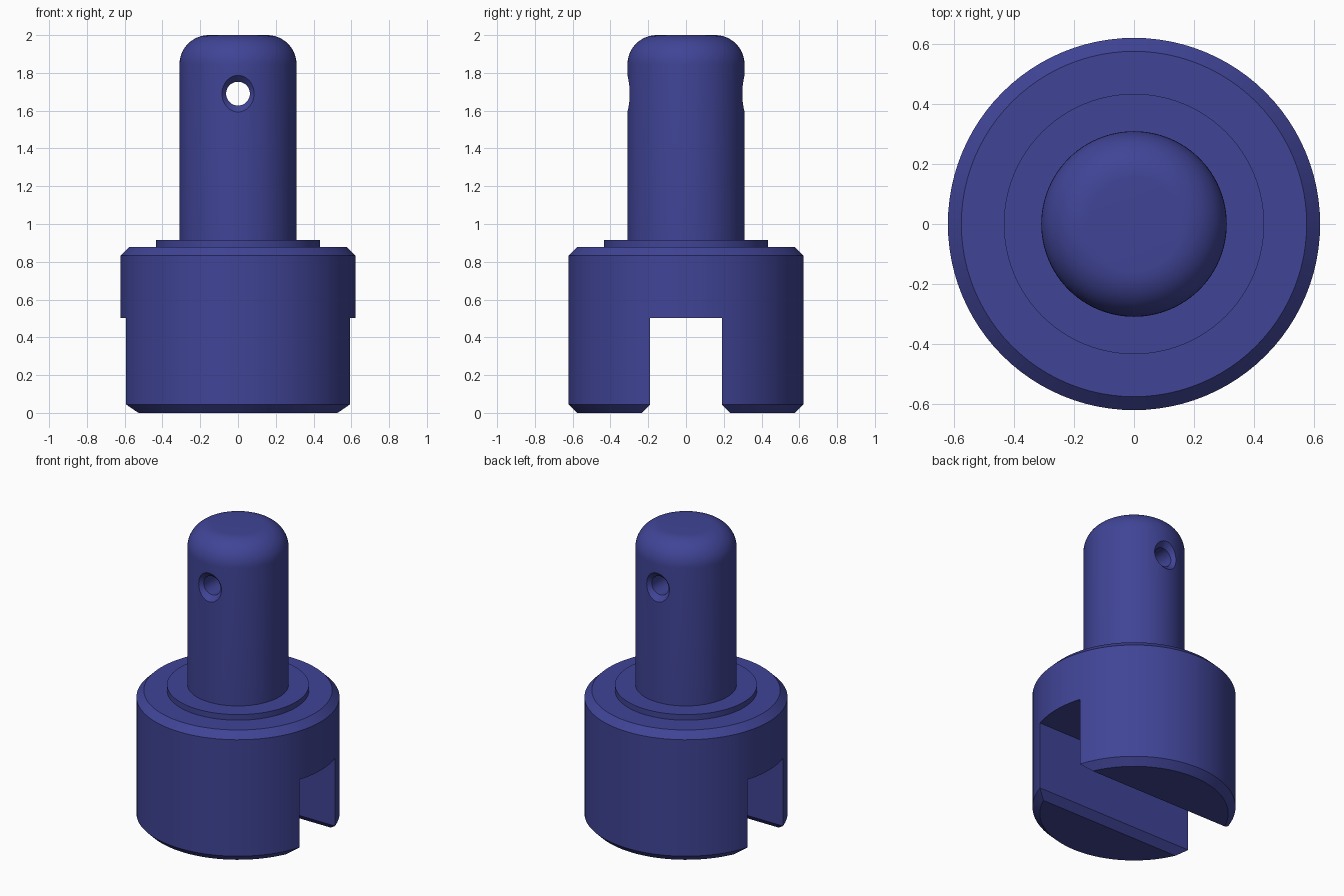
import bpy, bmesh, math
from mathutils import Matrix, Vector

if "Cube" in bpy.data.objects:
    bpy.data.objects.remove(bpy.data.objects["Cube"])

SEGMENTS = 96

blue = bpy.data.materials.new("dark blue")
blue.diffuse_color = (0.051, 0.058, 0.305, 1)
blue.use_nodes = True
blue.node_tree.nodes["Principled BSDF"].inputs["Base Color"].default_value = blue.diffuse_color


def add_object(name, bm):
    bmesh.ops.recalc_face_normals(bm, faces=bm.faces)
    mesh = bpy.data.meshes.new(name)
    bm.to_mesh(mesh)
    bm.free()
    mesh.materials.append(blue)
    obj = bpy.data.objects.new(name, mesh)
    bpy.context.collection.objects.link(obj)
    return obj


def lathe(name, profile, segments, matrix=Matrix()):
    """Revolve (radius, height) points around z; both ends lie on the axis."""
    bm = bmesh.new()
    verts = [bm.verts.new((r, 0, z)) for r, z in profile]
    edges = [bm.edges.new(pair) for pair in zip(verts, verts[1:])]
    bmesh.ops.spin(bm, geom=verts + edges, cent=(0, 0, 0), axis=(0, 0, 1),
                   angle=math.tau, steps=segments, use_merge=True)
    bmesh.ops.remove_doubles(bm, verts=bm.verts, dist=1e-5)
    bmesh.ops.transform(bm, matrix=matrix, verts=bm.verts)
    return add_object(name, bm)


def prism_x(name, outline, half_length):
    """Extrude a (y, z) outline along x."""
    bm = bmesh.new()
    face = bm.faces.new([bm.verts.new((-half_length, y, z)) for y, z in outline])
    out = bmesh.ops.extrude_face_region(bm, geom=[face])
    moved = [v for v in out["geom"] if isinstance(v, bmesh.types.BMVert)]
    bmesh.ops.translate(bm, vec=Vector((2 * half_length, 0, 0)), verts=moved)
    return add_object(name, bm)


# Chamfered body, raised collar and round-topped shaft in one turned profile
R, SHAFT, ROUND = 0.622, 0.31, 0.155
profile = [(0, 0), (R - 0.045, 0), (R, 0.045), (R, 0.832), (R - 0.045, 0.877),
           (0.435, 0.877), (0.435, 0.915), (SHAFT, 0.915)]
for i in range(13):
    a = math.pi / 2 * i / 12
    profile.append((SHAFT - ROUND + ROUND * math.cos(a),
                    2 - ROUND + ROUND * math.sin(a)))
profile.append((0, 2))
coupling = lathe("slotted_coupling", profile, SEGMENTS)

# Slot across the base with chamfered lower edges
W, TOP, C = 0.19, 0.503, 0.045
slot = prism_x("slot_cutter", [(-W - 2 * C, -C), (W + 2 * C, -C), (W, C),
                               (W, TOP), (-W, TOP), (-W, C)], 1)

# Cross hole through the shaft, countersunk at both ends
hole_profile = [(0, -0.4), (0.187, -0.4), (0.063, -0.276),
                (0.063, 0.276), (0.187, 0.4), (0, 0.4)]
hole = lathe("pin_hole_cutter", hole_profile, 48,
             Matrix.Translation((0, 0, 1.69)) @ Matrix.Rotation(math.pi / 2, 4, 'X'))

# Cut, then shade smooth while keeping the machined edges crisp
bpy.context.view_layer.objects.active = coupling
coupling.select_set(True)
for cutter in (slot, hole):
    mod = coupling.modifiers.new(cutter.name, 'BOOLEAN')
    mod.operation = 'DIFFERENCE'
    mod.solver = 'EXACT'
    mod.object = cutter
    bpy.ops.object.modifier_apply(modifier=mod.name)
    bpy.data.objects.remove(cutter)
bpy.ops.object.shade_smooth_by_angle(angle=math.radians(30))
